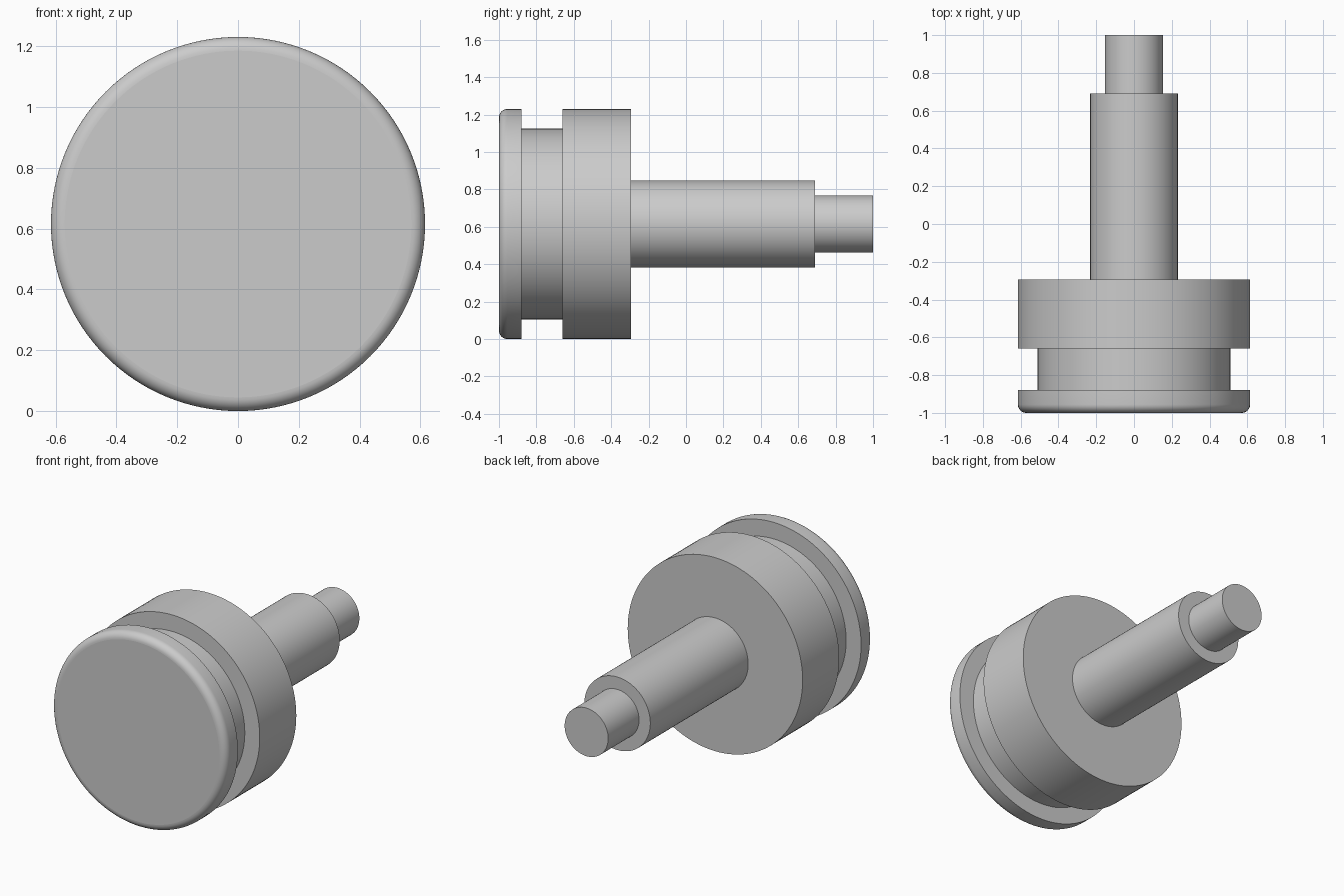
import bpy, bmesh, math
from mathutils import Vector

cube = bpy.data.objects.get("Cube")
if cube:
    bpy.data.objects.remove(cube, do_unlink=True)

SEGMENTS = 128
HEAD_R, GROOVE_R, SHAFT_R, TIP_R = 0.615, 0.51, 0.232, 0.153
FILLET = 0.045
AXIS = Vector((0, 0, HEAD_R))

# Single plain grey
grey = bpy.data.materials.new("plain grey")
grey.use_nodes = True
colour = (0.6, 0.6, 0.6, 1)
grey.diffuse_color = colour
grey.node_tree.nodes["Principled BSDF"].inputs["Base Color"].default_value = colour


def lathe(name, profile):
    """Revolve (radius, y) points about the horizontal y axis."""
    bm = bmesh.new()
    verts = [bm.verts.new(AXIS + Vector((r, y, 0))) for r, y in profile]
    edges = [bm.edges.new(pair) for pair in zip(verts, verts[1:])]
    bmesh.ops.spin(bm, geom=verts + edges, cent=AXIS, axis=(0, 1, 0),
                   angle=math.tau, steps=SEGMENTS, use_duplicate=False)
    bmesh.ops.remove_doubles(bm, verts=bm.verts, dist=0.0005)
    bmesh.ops.recalc_face_normals(bm, faces=bm.faces)
    # Flat end faces and shoulders, smooth round walls
    for face in bm.faces:
        face.smooth = abs(face.normal.y) < 0.999
    for edge in bm.edges:
        edge.smooth = edge.calc_face_angle(0) < math.radians(30)
    mesh = bpy.data.meshes.new(name)
    bm.to_mesh(mesh)
    bm.free()
    mesh.materials.append(grey)
    obj = bpy.data.objects.new(name, mesh)
    bpy.context.collection.objects.link(obj)
    return obj


# Grooved head with a rounded front rim
rim = [(HEAD_R - FILLET * (1 - math.sin(a)), -1 + FILLET * (1 - math.cos(a)))
       for a in (math.radians(90) * i / 8 for i in range(9))]
lathe("grooved_head", [(0, -1)] + rim + [
    (HEAD_R, -0.88), (GROOVE_R, -0.88),
    (GROOVE_R, -0.66), (HEAD_R, -0.66),
    (HEAD_R, -0.293), (0, -0.293)])

# Stepped shaft, seated in the back of the head
lathe("stepped_shaft", [
    (0, -0.35), (SHAFT_R, -0.35), (SHAFT_R, 0.69),
    (TIP_R, 0.69), (TIP_R, 1), (0, 1)])
